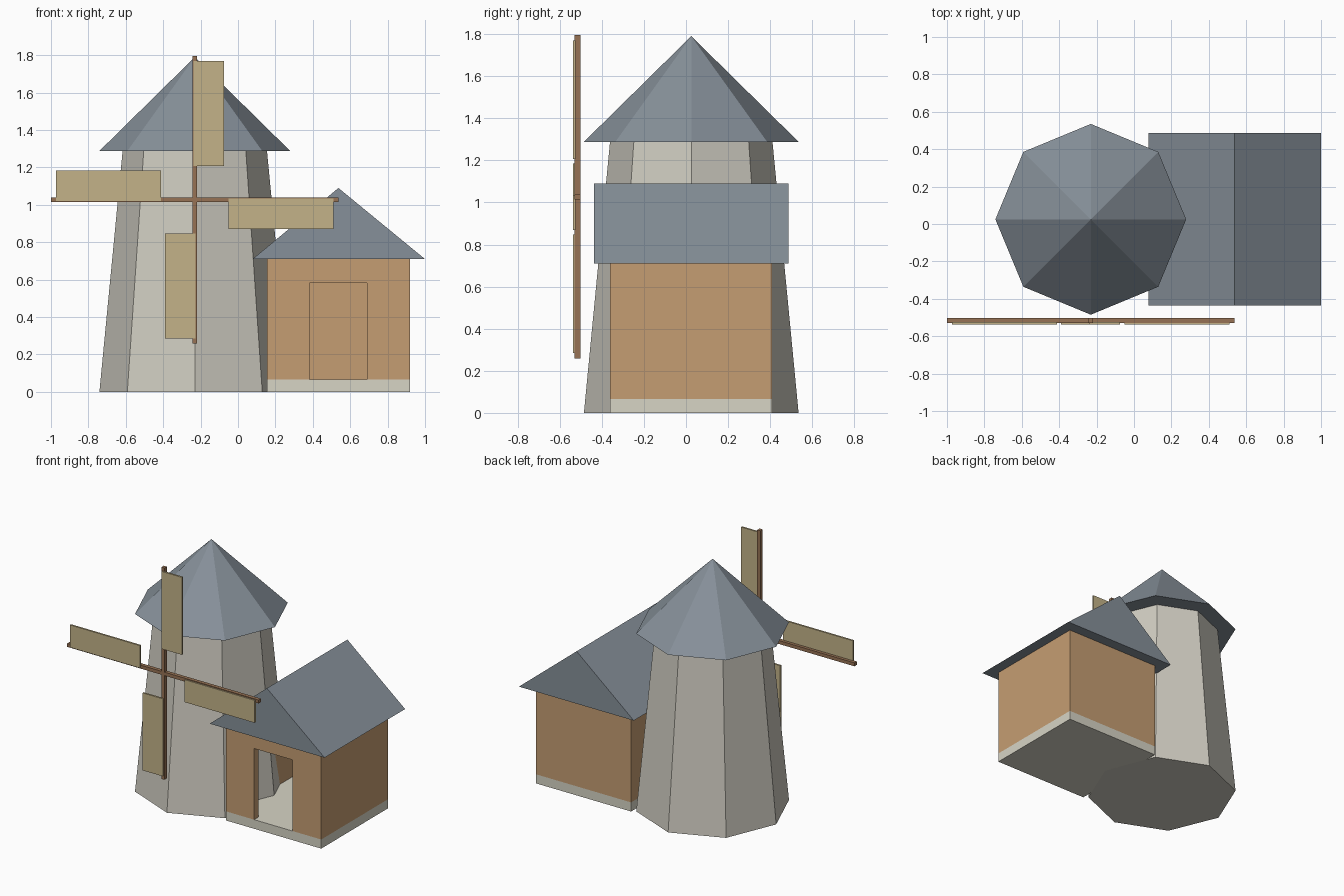
import bpy, bmesh, math
from mathutils import Vector, Matrix

if "Cube" in bpy.data.objects:
    bpy.data.objects.remove(bpy.data.objects["Cube"])


def material(name, rgb):
    m = bpy.data.materials.new(name)
    m.diffuse_color = (*rgb, 1)
    m.use_nodes = True
    m.node_tree.nodes["Principled BSDF"].inputs["Base Color"].default_value = m.diffuse_color
    return m


STONE = material("stone", (0.62, 0.60, 0.53))
SLATE = material("slate", (0.24, 0.28, 0.32))
TIMBER = material("timber", (0.56, 0.34, 0.17))
PLINTH = material("plinth", (0.68, 0.66, 0.56))
SPAR = material("spar", (0.31, 0.17, 0.09))
CANVAS = material("canvas", (0.55, 0.45, 0.25))


def finish(name, bm, mat):
    bmesh.ops.recalc_face_normals(bm, faces=bm.faces)
    me = bpy.data.meshes.new(name)
    bm.to_mesh(me)
    bm.free()
    me.materials.append(mat)
    ob = bpy.data.objects.new(name, me)
    bpy.context.collection.objects.link(ob)
    return ob


def prism(name, profile, direction, mat):
    """Extrude a closed outline along a direction."""
    bm = bmesh.new()
    face = bm.faces.new([bm.verts.new(p) for p in profile])
    ext = bmesh.ops.extrude_face_region(bm, geom=[face], use_keep_orig=True)
    verts = [g for g in ext["geom"] if isinstance(g, bmesh.types.BMVert)]
    bmesh.ops.translate(bm, verts=verts, vec=Vector(direction))
    return finish(name, bm, mat)


def box(name, lo, hi, mat, rot=Matrix()):
    (x0, y0, z0), (x1, y1, z1) = lo, hi
    ob = prism(name, [(x0, y0, z0), (x1, y0, z0), (x1, y1, z0), (x0, y1, z0)],
               (0, 0, z1 - z0), mat)
    ob.data.transform(rot)
    return ob


def octagon(name, r0, r1, z0, z1, mat):
    bm = bmesh.new()
    bmesh.ops.create_cone(bm, cap_ends=True, segments=8, radius1=r0, radius2=r1,
                          depth=z1 - z0,
                          matrix=Matrix.Translation((-0.231, 0.025, (z0 + z1) / 2)))
    return finish(name, bm, mat)


# Tapered tower and its cap
octagon("tower", 0.51, 0.386, 0, 1.288, STONE)
octagon("tower_roof", 0.51, 0, 1.288, 1.79, SLATE)

# House: plinth floor, three walls, front wall with doorway
X0, X1, Y0, Y1, ZF, ZT, T = 0.155, 0.92, -0.36, 0.408, 0.066, 0.71, 0.05
box("house_floor", (X0, Y0, 0), (X1, Y1, ZF), PLINTH)
plan = [(X0, Y0 + T), (X0, Y1), (X1, Y1), (X1, Y0 + T),
        (X1 - T, Y0 + T), (X1 - T, Y1 - T), (X0 + T, Y1 - T), (X0 + T, Y0 + T)]
prism("house_walls", [(x, y, ZF) for x, y in plan], (0, 0, ZT - ZF), TIMBER)
front = [(X0, ZF), (0.382, ZF), (0.382, 0.582), (0.69, 0.582), (0.69, ZF),
         (X1, ZF), (X1, ZT), (X0, ZT)]
prism("house_front_wall", [(x, Y0, z) for x, z in front], (0, T, 0), TIMBER)

# Gable roof
prism("house_roof", [(0.078, -0.436, ZT), (1.0, -0.436, ZT), (0.537, -0.436, 1.09)],
      (0, 0.923, 0), SLATE)

# Sails: two crossed spars, four canvas panels around the hub
hub = Matrix.Translation((-0.232, 0, 1.027))
for i, side in enumerate(("vertical", "horizontal")):
    box(side + "_spar", (-0.0125, -0.529, -0.768), (0.0125, -0.502, 0.768), SPAR,
        hub @ Matrix.Rotation(i * math.pi / 2, 4, 'Y'))
for i, side in enumerate(("top", "right", "bottom", "left")):
    box(side + "_sail", (-0.006, -0.537, 0.18), (0.157, -0.524, 0.742), CANVAS,
        hub @ Matrix.Rotation(i * math.pi / 2, 4, 'Y'))
